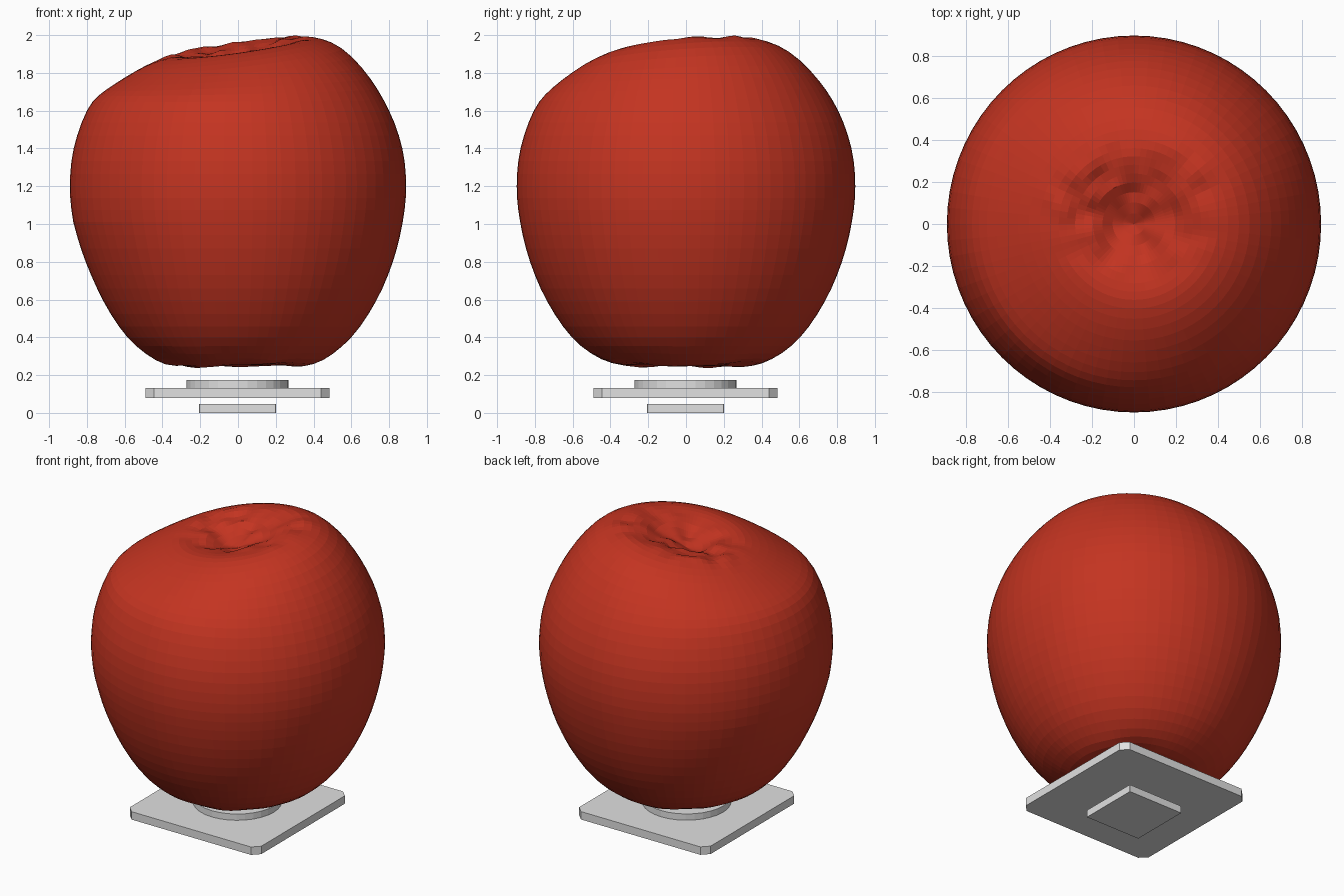
import bpy, bmesh, math
from mathutils import Vector, noise

if "Cube" in bpy.data.objects:
    bpy.data.objects.remove(bpy.data.objects["Cube"])


def material(name, rgb):
    m = bpy.data.materials.new(name)
    m.diffuse_color = (*rgb, 1)
    m.use_nodes = True
    m.node_tree.nodes["Principled BSDF"].inputs["Base Color"].default_value = m.diffuse_color
    return m


RED = material("apple red", (0.55, 0.034, 0.015))
GREY = material("base grey", (0.75, 0.75, 0.75))


def finish(name, bm, mat):
    bmesh.ops.recalc_face_normals(bm, faces=bm.faces[:])
    me = bpy.data.meshes.new(name)
    bm.to_mesh(me)
    bm.free()
    me.materials.append(mat)
    ob = bpy.data.objects.new(name, me)
    bpy.context.collection.objects.link(ob)
    return ob


def smoothstep(a, b, x):
    t = min(1, max(0, (x - a) / (b - a)))
    return t * t * (3 - 2 * t)


def spline(pts, steps):
    """Catmull-Rom curve through 2D points."""
    p = [Vector(q) for q in pts]
    p = [2 * p[0] - p[1]] + p + [2 * p[-1] - p[-2]]
    out = []
    for a, b, c, d in zip(p, p[1:], p[2:], p[3:]):
        for i in range(steps):
            t = i / steps
            out.append(0.5 * (2 * b + (c - a) * t + (2 * a - 5 * b + 4 * c - d) * t * t
                              + (3 * b - a - 3 * c + d) * t ** 3))
    return out + [p[-2]]


# Apple body: revolved profile, crown leaning up to the right and back
PROFILE = [(0, 0.28), (0.15, 0.265), (0.3, 0.25), (0.45, 0.285), (0.60, 0.40),
           (0.73, 0.59), (0.82, 0.80), (0.872, 1.01), (0.89, 1.2), (0.87, 1.40),
           (0.80, 1.60), (0.70, 1.74), (0.55, 1.865), (0.40, 1.928), (0.28, 1.925),
           (0.15, 1.885), (0, 1.83)]
SIDES = 72


def apple_point(r, z, a):
    x, y = r * math.cos(a), r * math.sin(a)
    if r < 0.4 and z > 1:
        crown = 0.9
    else:
        crown = smoothstep(1.6, 2.0, z)
    z += crown * (0.155 * x + 0.09 * y)
    # crumpled skin around the stem hollow, faint dents underneath
    v = Vector((x, y, z))
    if z > 1:
        z += 0.04 * (1 - smoothstep(0.12, 0.48, math.hypot(x * 0.9, (y - 0.08) * 1.2))) * noise.noise(v * 9)
    else:
        z += 0.02 * (1 - smoothstep(0.3, 0.6, r)) * noise.noise(v * 5)
        # the lower right side is drawn in slightly
        x -= 0.02 * smoothstep(1.1, 0.6, z) * (x < 0) * x / 0.8
    return Vector((x, y * 1.007, z))


bm = bmesh.new()
rings = []
curve = spline(PROFILE, 3)
for r, z in curve[1:-1]:
    rings.append([bm.verts.new(apple_point(r, z, math.tau * i / SIDES)) for i in range(SIDES)])
for lo, hi in zip(rings, rings[1:]):
    for i in range(SIDES):
        j = (i + 1) % SIDES
        bm.faces.new((lo[i], lo[j], hi[j], hi[i]))
for ring, (r, z) in ((rings[0], curve[0]), (rings[-1], curve[-1])):
    tip = bm.verts.new(apple_point(0, z, 0))
    for i in range(SIDES):
        bm.faces.new((tip, ring[i], ring[(i + 1) % SIDES]))
finish("apple_body", bm, RED)


# Stacked base pieces: straight prisms from an outline
def prism(name, outline, z0, z1):
    bm = bmesh.new()
    face = bm.faces.new([bm.verts.new((x - 0.003, y - 0.003, z0)) for x, y in outline])
    ext = bmesh.ops.extrude_face_region(bm, geom=[face], use_keep_orig=True)
    for v in ext["geom"]:
        if isinstance(v, bmesh.types.BMVert):
            v.co.z = z1
    return finish(name, bm, GREY)


def chamfered_square(h, c):
    pts = []
    for sx, sy in ((1, 1), (-1, 1), (-1, -1), (1, -1)):
        pair = [(sx * h, sy * (h - c)), (sx * (h - c), sy * h)]
        pts += pair if sx * sy > 0 else pair[::-1]
    return pts


circle = [(0.27 * math.cos(math.tau * i / 32), 0.27 * math.sin(math.tau * i / 32)) for i in range(32)]
prism("base_foot", chamfered_square(0.203, 0.002), 0.0, 0.048)
prism("base_plate", chamfered_square(0.487, 0.045), 0.08, 0.133)
prism("base_disc", circle, 0.13, 0.175)
